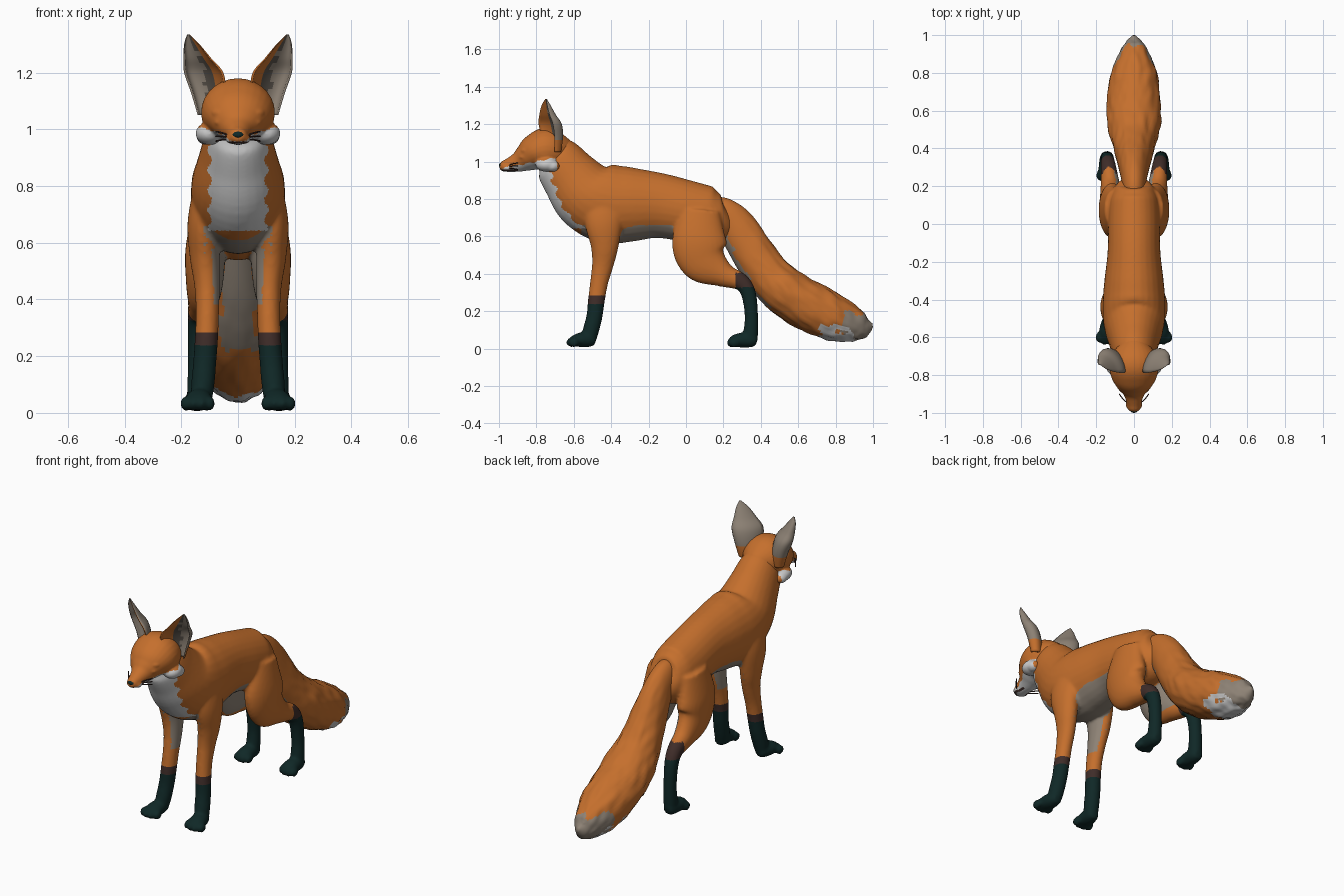
import bpy, bmesh, math
from mathutils import Vector, Matrix, noise

if "Cube" in bpy.data.objects:
    bpy.data.objects.remove(bpy.data.objects["Cube"], do_unlink=True)

COLOURS = {
    "orange_fur": (0.56, 0.16, 0.026),
    "white_fur": (0.60, 0.60, 0.60),
    "grey_fur": (0.27, 0.225, 0.18),
    "black_fur": (0.005, 0.021, 0.02),
    "brown_fur": (0.05, 0.026, 0.022),
    "ear_shadow": (0.10, 0.085, 0.07),
}
NAMES = list(COLOURS)


def make_material(name, rgb):
    mat = bpy.data.materials.new(name)
    mat.use_nodes = True
    mat.diffuse_color = (*rgb, 1)
    bsdf = mat.node_tree.nodes["Principled BSDF"]
    bsdf.inputs["Base Color"].default_value = (*rgb, 1)
    bsdf.inputs["Roughness"].default_value = 0.8
    return mat


MATS = [make_material(n, c) for n, c in COLOURS.items()]


def spline(rows, sub):
    """Smooth interpolation through rows of numbers."""
    out = []
    for i in range(len(rows) - 1):
        a, b, c, d = (rows[max(i - 1, 0)], rows[i], rows[i + 1],
                      rows[min(i + 2, len(rows) - 1)])
        for k in range(sub):
            t = k / sub
            out.append([q + t * ((r - p) / 2 + t * (p - 2.5 * q + 2 * r - s / 2
                        + t * (1.5 * (q - r) + (s - p) / 2)))
                        for p, q, r, s in zip(a, b, c, d)])
    out.append(list(rows[-1]))
    return out


def skin(bm, rings):
    """Bridge closed rings of points and cap both ends."""
    rings = [[bm.verts.new(p) for p in ring] for ring in rings]
    n = len(rings[0])
    for a, b in zip(rings, rings[1:]):
        for j in range(n):
            bm.faces.new((a[j], a[(j + 1) % n], b[(j + 1) % n], b[j]))
    bm.faces.new(rings[0])
    bm.faces.new(rings[-1])


def loft(bm, rows, side=1, sides=28, sub=6):
    """Elliptical tube; each row is x, y, z, half width, half depth."""
    rows = spline(rows, sub)
    pts = [Vector((side * r[0], r[1], r[2])) for r in rows]
    rings = []
    for i, r in enumerate(rows):
        t = (pts[min(i + 1, len(pts) - 1)] - pts[max(i - 1, 0)]).normalized()
        across = Vector((1, 0, 0))
        across = (across - t * across.dot(t)).normalized()
        up = t.cross(across)
        rings.append([pts[i] + across * max(r[3], 0.003) * math.cos(a)
                      + up * max(r[4], 0.003) * math.sin(a)
                      for a in (math.tau * j / sides for j in range(sides))])
    skin(bm, rings)


def ball(bm, centre, radii):
    bmesh.ops.create_uvsphere(bm, u_segments=20, v_segments=12, radius=1,
                              matrix=Matrix.Translation(centre) @ Matrix.Diagonal((*radii, 1)))


def finish(name, bm, rule, voxel=0):
    """Make the object, fuse its pieces if asked, and colour faces by rule."""
    bmesh.ops.recalc_face_normals(bm, faces=bm.faces)
    mesh = bpy.data.meshes.new(name)
    bm.to_mesh(mesh)
    bm.free()
    obj = bpy.data.objects.new(name, mesh)
    bpy.context.collection.objects.link(obj)
    if voxel:
        fuse = obj.modifiers.new("fuse", 'REMESH')
        fuse.mode, fuse.voxel_size = 'VOXEL', voxel
        soft = obj.modifiers.new("soften", 'SMOOTH')
        soft.factor, soft.iterations = 0.5, 6
        deps = bpy.context.evaluated_depsgraph_get()
        mesh = bpy.data.meshes.new_from_object(obj.evaluated_get(deps))
        obj.modifiers.clear()
        obj.data = mesh
    mesh.materials.clear()
    for m in MATS:
        mesh.materials.append(m)
    for p in mesh.polygons:
        p.material_index = NAMES.index(rule(p.center, p.normal))
        p.use_smooth = True
    return obj


# Torso, neck and legs, fused into one body
body = bmesh.new()
loft(body, [(0, y, z, w, d) for y, z, w, d in (
    (.235, .71, .05, .06), (.2, .70, .10, .125), (.12, .70, .13, .165),
    (0, .735, .138, .165), (-.15, .765, .14, .175), (-.3, .77, .157, .20),
    (-.42, .775, .166, .212), (-.53, .82, .16, .19), (-.62, .92, .132, .157),
    (-.69, 1.01, .11, .132), (-.74, 1.05, .08, .09))])
for s in (1, -1):
    # Hind leg and foot
    loft(body, [(.105, .08, .74, .05, .10), (.115, .07, .58, .070, .145),
                (.118, .10, .47, .066, .13), (.125, .20, .395, .052, .068),
                (.135, .295, .355, .042, .046), (.14, .335, .29, .037, .04),
                (.142, .35, .17, .035, .036), (.143, .345, .07, .037, .04),
                (.143, .345, .02, .03, .03)], s)
    loft(body, [(.143, .378, .035, .025, .025), (.144, .35, .043, .038, .037),
                (.145, .28, .044, .044, .038), (.146, .235, .033, .035, .024)], s)
    # Front leg and foot
    loft(body, [(.11, -.44, .80, .045, .10), (.122, -.44, .67, .056, .10),
                (.117, -.435, .55, .053, .075), (.109, -.445, .45, .045, .058),
                (.108, -.465, .35, .041, .048), (.112, -.48, .25, .041, .045),
                (.118, -.49, .17, .041, .043), (.125, -.51, .09, .041, .043),
                (.13, -.52, .035, .035, .035)], s)
    loft(body, [(.13, -.485, .04, .025, .025), (.133, -.52, .045, .04, .037),
                (.138, -.57, .046, .047, .038), (.141, -.615, .036, .04, .025)], s)
    # Toes
    for k in (-1.5, -.5, .5, 1.5):
        back = .012 * abs(k)
        ball(body, (s * (.142 + k * .029), -.618 + back, .033), (.018, .03, .025))
        ball(body, (s * (.146 + k * .025), .24 + back, .03), (.016, .03, .024))


def body_rule(c, n):
    front, ax = c.y < -.2, abs(c.x)
    fringe = .008 * math.sin(c.z * 90)
    if front and c.z < .285 or c.y > .265 and c.z < .405 or c.y > .2 and c.z < .32:
        return "black_fur" if c.z < (.235 if front else .325) else "brown_fur"
    if c.y < -.5 and n.y < -.25 and ax < .1 + fringe and .635 + fringe < c.z < 1:
        return "white_fur"
    if n.z < -.3 and ax < .125 and -.56 < c.y < -.07 and .5 < c.z < .66:
        return "grey_fur"
    if n.x * c.x < 0 and abs(n.x) > .6 and ax < .12 and .38 < c.z < .58:
        return "grey_fur"
    return "orange_fur"


finish("body", body, body_rule, .009)

# Head with cheek ruffs and brows
head = bmesh.new()
loft(head, [(0, y, z, w, d) for y, z, w, d in (
    (-.62, 1.05, .06, .06), (-.68, 1.055, .11, .10), (-.75, 1.06, .13, .12),
    (-.81, 1.045, .12, .10), (-.86, 1.017, .088, .073), (-.90, .996, .056, .053),
    (-.95, .98, .038, .037), (-.982, .975, .03, .027), (-.996, .975, .015, .014))])
for s in (1, -1):
    ball(head, (s * .10, -.745, .985), (.05, .06, .04))
    ball(head, (s * .112, -.715, .975), (.035, .04, .03))
    ball(head, (s * .06, -.855, 1.058), (.034, .03, .016))
    ball(head, (s * .056, -.865, 1.024), (.03, .03, .012))
    ball(head, (s * .022, -.955, .966), (.022, .03, .018))


def head_rule(c, n):
    if c.y < -.9 and .95 < c.z < .957:
        return "brown_fur"
    if c.y < -.69 and c.z < 1.0 + .2 * (c.y + .8) + .004 * math.sin(c.y * 110):
        return "white_fur"
    return "orange_fur"


finish("head", head, head_rule, .006)

# Nose
nose = bmesh.new()
ball(nose, (0, -.985, .98), (.021, .015, .013))
finish("nose", nose, lambda c, n: "black_fur")

# Cupped ears, opening forward and outward
EAR = spline([(1.05, .092, -.73, .05, .055), (1.13, .104, -.737, .062, .072),
              (1.2, .121, -.75, .069, .077), (1.25, .143, -.757, .049, .055),
              (1.3, .163, -.757, .027, .03), (1.335, .175, -.75, .004, .005)], 6)
ARC = [math.pi * (k / 12 - .5) for k in range(13)]
for s, label in ((1, "left"), (-1, "right")):
    ear = bmesh.new()
    rings = []
    for z, x, y, w, d in EAR:
        def arc(angles, kw, kd):
            return [(s * (x + kw * w * math.sin(a)),
                     y + kd * d * math.cos(a) + .55 * w * math.sin(a), z) for a in angles]
        rings.append(arc(ARC, 1, 1) + arc(reversed(ARC), .88, .68))
    skin(ear, rings)

    def ear_rule(c, n):
        # Position across the ear picks the lining colour
        z, x, y, w, d = min(EAR, key=lambda r: abs(r[0] - c.z))
        u = (s * c.x - x) / w
        inside = n.y < 0 and c.y < y + .7 * d * math.sqrt(max(0, 1 - u * u)) + .55 * w * u
        if inside:
            return "orange_fur" if u < -.4 else "ear_shadow" if u < .1 else "grey_fur"
        return "orange_fur" if c.z < 1.12 else "grey_fur"

    finish(label + "_ear", ear, ear_rule)

# Bushy tail with streaky fur
tail = bmesh.new()
loft(tail, [(0, y, z, w, d) for y, z, w, d in (
    (.14, .77, .045, .05), (.20, .725, .06, .085), (.28, .635, .075, .105),
    (.405, .44, .108, .117), (.545, .295, .142, .13), (.745, .185, .132, .13),
    (.86, .14, .10, .107), (.95, .12, .055, .065), (.998, .125, .008, .01))],
    sides=56, sub=10)
tail.normal_update()
for v in tail.verts:
    along = v.co.y * .7 - v.co.z * .7
    lift = noise.noise(Vector((v.co.x * 32, (v.co.y + v.co.z) * 22, along * 12)))
    v.co += v.normal * lift * .008 * min(1, max(0, (v.co.y - .25) * 4, 0)) * (v.co.y < .97)


def tail_rule(c, n):
    ragged = .015 * math.sin(c.x * 70 + c.z * 40)
    if c.y > .72 + ragged and n.z < -.45 and c.y < .9:
        return "white_fur"
    if c.y > .835 + ragged and c.z < .19 + ragged or c.y > .975:
        return "grey_fur"
    if n.z < -.2 and abs(c.x) < .06 + ragged and .22 < c.z < .62:
        return "grey_fur"
    return "orange_fur"


finish("tail", tail, tail_rule)

# Short whiskers
for s, label in ((1, "left"), (-1, "right")):
    whiskers = bmesh.new()
    for k in (-1, 0, 1):
        loft(whiskers, [(.03, -.95, .97 + k * .006, .002, .002),
                        (.055, -.93, .975 + k * .012, .0025, .0025),
                        (.078, -.90, .975 + k * .017, .002, .002)], s, sides=6, sub=3)
    finish(label + "_whiskers", whiskers, lambda c, n: "brown_fur")
